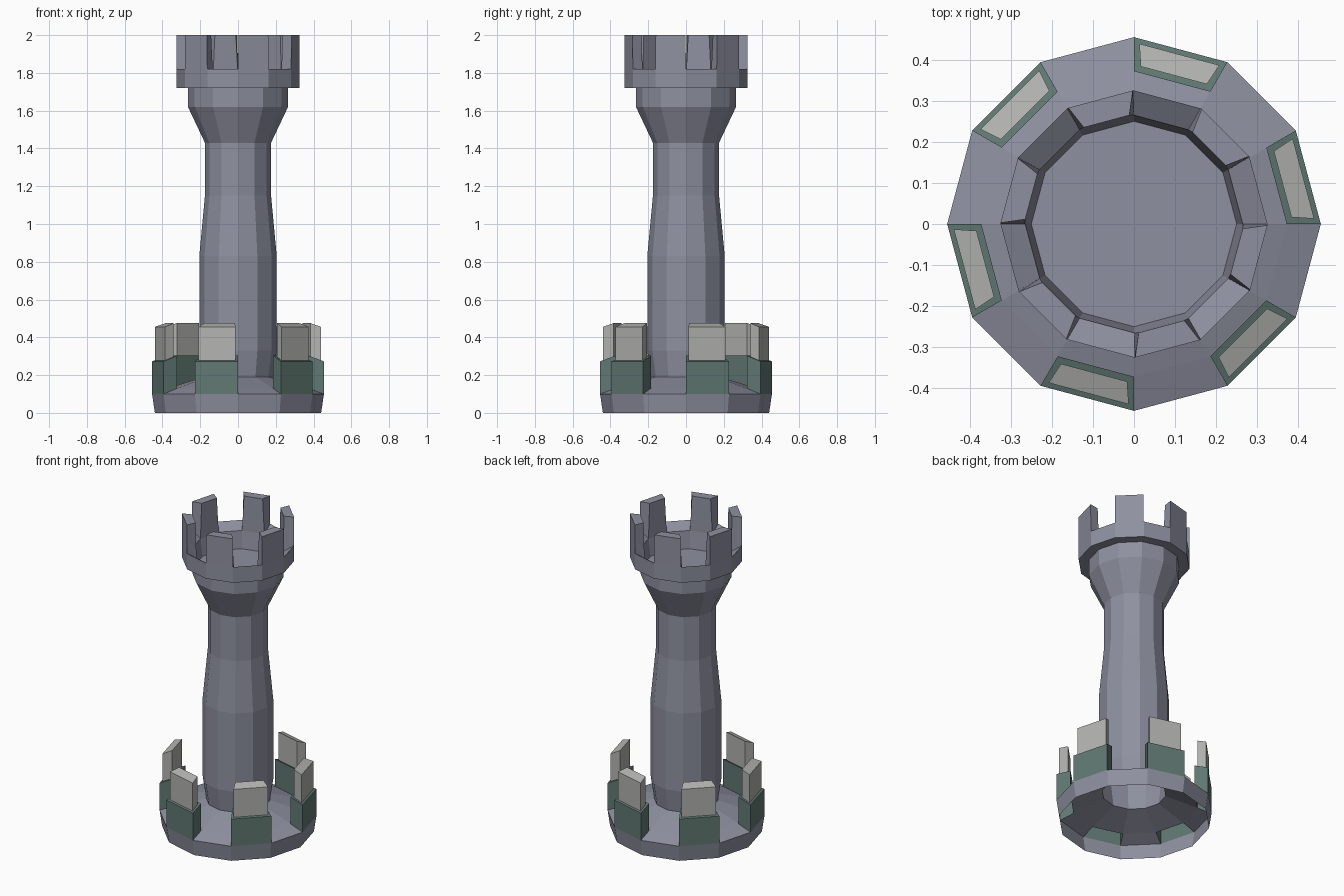
import bpy, bmesh, math
from mathutils import Vector

if "Cube" in bpy.data.objects:
    bpy.data.objects.remove(bpy.data.objects["Cube"])

N = 12

def material(name, rgb):
    m = bpy.data.materials.new(name)
    m.diffuse_color = (*rgb, 1)
    m.use_nodes = True
    m.node_tree.nodes["Principled BSDF"].inputs["Base Color"].default_value = m.diffuse_color
    return m

stone = material("stone", (0.27, 0.28, 0.35))
green = material("green", (0.12, 0.19, 0.17))
pale = material("pale", (0.45, 0.45, 0.44))

def pt(r, z, i, turn=0):
    a = math.radians(30 * i + turn)
    return Vector((r * math.cos(a), r * math.sin(a), z))

def finish(bm, name, mat):
    bmesh.ops.remove_doubles(bm, verts=bm.verts, dist=1e-4)
    mesh = bpy.data.meshes.new(name)
    bm.to_mesh(mesh)
    bm.free()
    ob = bpy.data.objects.new(name, mesh)
    mesh.materials.append(mat)
    bpy.context.collection.objects.link(ob)

def quad(bm, *pts):
    return bm.faces.new([bm.verts.new(p) for p in pts])

def band(bm, lo, hi, sectors=range(N)):
    for i in sectors:
        quad(bm, pt(*lo, i), pt(*lo, i + 1), pt(*hi, i + 1), pt(*hi, i))

def lathe(bm, profile):
    for lo, hi in zip(profile, profile[1:]):
        band(bm, lo, hi)

def prism(bm, bottom, top):
    for k in range(4):
        j = (k + 1) % 4
        quad(bm, bottom[k], bottom[j], top[j], top[k])
    quad(bm, *top)

# Hollow base, open beneath the boxes
bm = bmesh.new()
band(bm, (.44, 0), (.455, .1))
band(bm, (.455, .1), (.372, .13), range(1, N, 2))
band(bm, (.372, .13), (.185, .19))
finish(bm, "base", stone)

# Waisted shaft
bm = bmesh.new()
lathe(bm, [(.185, .19), (.205, .33), (.205, .83), (.175, 1.15),
           (.175, 1.43), (.265, 1.62), (.265, 1.72)])
finish(bm, "shaft", stone)

# Crown: rim, sloped gaps, inner wall, floor and merlons
bm = bmesh.new()
lathe(bm, [(.265, 1.72), (.325, 1.72), (.325, 1.82)])
band(bm, (.325, 1.82), (.265, 1.78), range(0, N, 2))
band(bm, (.265, 1.78), (.25, 1.67))
quad(bm, *[pt(.25, 1.67, i) for i in range(N)])
for i in range(1, N, 2):
    prism(bm,
          [pt(.325, 1.82, i), pt(.325, 1.82, i + 1), pt(.265, 1.78, i + 1), pt(.265, 1.78, i)],
          [pt(.325, 2, i, .5), pt(.325, 2, i + 1, -.5), pt(.265, 2, i + 1, -2.5), pt(.265, 2, i, 2.5)])
finish(bm, "crown", stone)

# Green boxes around the base, each holding a pale slab
for n, i in enumerate(range(0, N, 2), 1):
    low = [pt(.455, .1, i), pt(.455, .1, i + 1), pt(.372, .13, i + 1), pt(.372, .13, i)]
    high = [p + Vector((0, 0, .173)) for p in low]
    bm = bmesh.new()
    prism(bm, low, high)
    bm.faces.ensure_lookup_table()
    top = bm.faces[-1]
    bmesh.ops.remove_doubles(bm, verts=bm.verts, dist=1e-4)
    bmesh.ops.inset_individual(bm, faces=[top], thickness=.021)
    inner = [v.co.copy() for v in top.verts]
    bm.faces.remove(top)
    finish(bm, f"box_{n}", green)

    bm = bmesh.new()
    prism(bm, inner, [p + Vector((0, 0, .178)) for p in inner])
    finish(bm, f"slab_{n}", pale)
